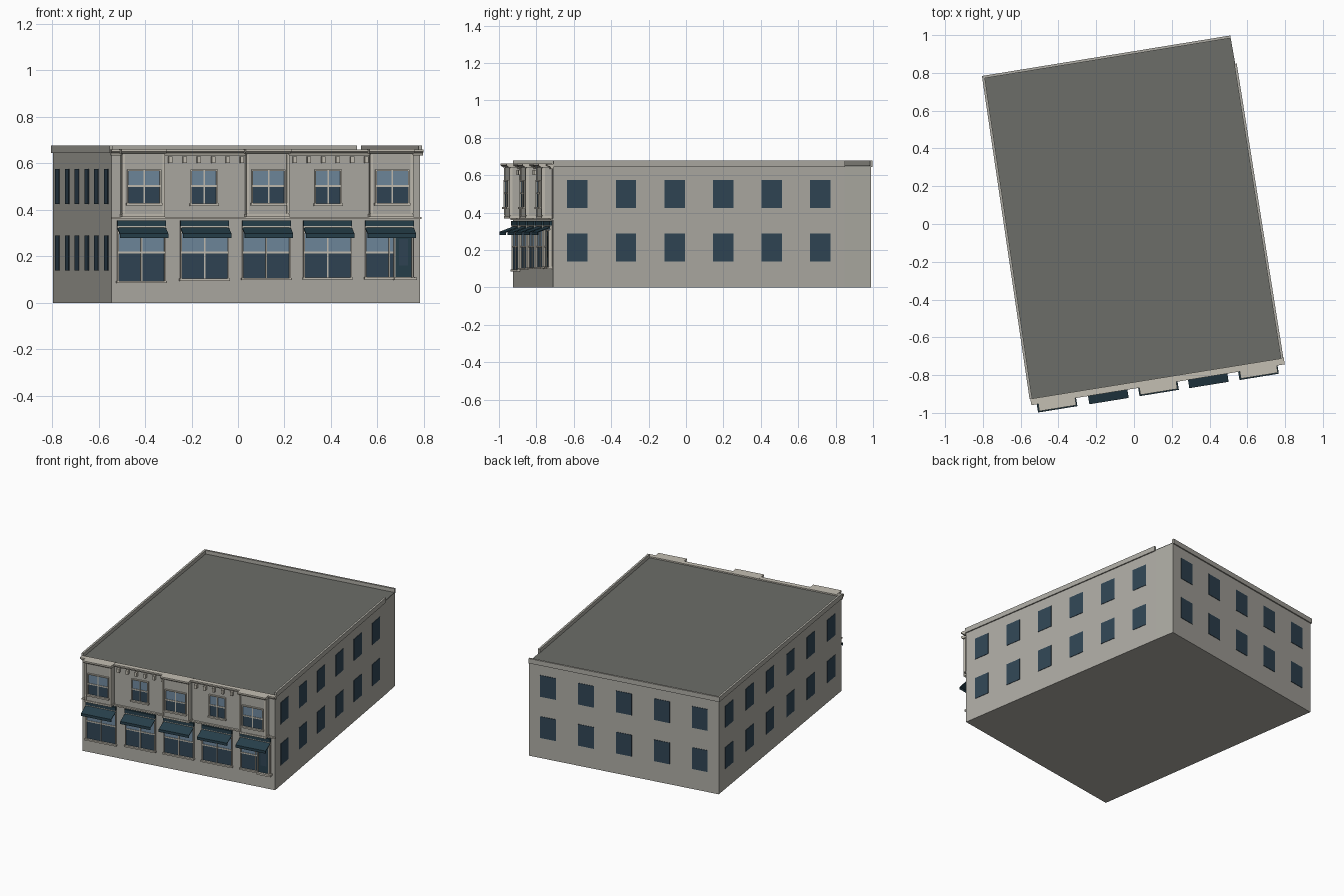
import bpy, bmesh
from mathutils import Vector

if "Cube" in bpy.data.objects:
    bpy.data.objects.remove(bpy.data.objects["Cube"])


def material(name, rgb):
    m = bpy.data.materials.new(name)
    m.diffuse_color = (*rgb, 1)
    m.use_nodes = True
    m.node_tree.nodes["Principled BSDF"].inputs["Base Color"].default_value = m.diffuse_color
    return m


WALL = material("stone_wall", (0.42, 0.41, 0.37))
ROOF = material("roof_grey", (0.15, 0.155, 0.14))
TRIM = material("pale_trim", (0.55, 0.52, 0.45))
DARK = material("dark_glass", (0.03, 0.06, 0.09))
LIGHT = material("light_glass", (0.16, 0.25, 0.34))
CLOTH = material("awning_cloth", (0.02, 0.05, 0.07))

# Footprint corners, counter-clockwise from the front left
A, B, K, C, D = [Vector(p) for p in
                 ((-0.545, -0.925), (0.783, -0.711), (0.536, 0.848), (0.511, 0.99), (-0.796, 0.777))]


def finish(name, bm, mat):
    bmesh.ops.recalc_face_normals(bm, faces=bm.faces)
    me = bpy.data.meshes.new(name)
    bm.to_mesh(me)
    bm.free()
    me.materials.append(mat)
    ob = bpy.data.objects.new(name, me)
    bpy.context.collection.objects.link(ob)
    return ob


def slab(name, pts, z0, z1, mat):
    bm = bmesh.new()
    f = bm.faces.new([bm.verts.new((p.x, p.y, z0)) for p in pts])
    new = bmesh.ops.extrude_face_region(bm, geom=[f], use_keep_orig=True)["geom"]
    bmesh.ops.translate(bm, vec=(0, 0, z1 - z0),
                        verts=[v for v in new if isinstance(v, bmesh.types.BMVert)])
    finish(name, bm, mat)


def prisms(name, wall, mat, items):
    """Extrude (out, z) profiles along a wall; items are (s0, s1, profile)."""
    start, end = wall
    u = (end - start).normalized()
    n = Vector((u.y, -u.x))
    bm = bmesh.new()
    for s0, s1, prof in items:
        rings = []
        for s in (s0, s1):
            ring = []
            for o, z in prof:
                p = start + u * s + n * o
                ring.append(bm.verts.new((p.x, p.y, z)))
            rings.append(ring)
            bm.faces.new(ring)
        k = len(prof)
        for i in range(k):
            j = (i + 1) % k
            bm.faces.new((rings[0][i], rings[0][j], rings[1][j], rings[1][i]))
    return finish(name, bm, mat)


def box(s0, s1, z0, z1, n0, n1):
    return (s0, s1, [(n0, z0), (n1, z0), (n1, z1), (n0, z1)])


def window(name, s0, s1, z0, zmid, z1, n, w=0.006):
    mid = (s0 + s1) / 2
    prisms(name + "_lower_glass", FRONT, DARK, [box(s0, s1, z0, zmid, n - 0.004, n + 0.004)])
    prisms(name + "_upper_glass", FRONT, LIGHT, [box(s0, s1, zmid, z1, n - 0.004, n + 0.004)])
    prisms(name + "_frame", FRONT, TRIM, [
        box(s0 - w, s0, z0, z1, n - 0.004, n + 0.012),
        box(s1, s1 + w, z0, z1, n - 0.004, n + 0.012),
        box(s0 - w, s1 + w, z1, z1 + w, n - 0.004, n + 0.012),
        box(s0 - w - 0.004, s1 + w + 0.004, z0 - 0.01, z0, n - 0.004, n + 0.018),
        box(mid - 0.003, mid + 0.003, z0, z1, n, n + 0.009),
        box(s0, s1, zmid - 0.004, zmid + 0.004, n, n + 0.008)])


FRONT, RIGHT, BACK, LEFT = (A, B), (B, K), (C, D), (D, A)
L = (B - A).length

# Main block and roof
slab("building_body", [A, B, K, C, D], 0, 0.647, WALL)
slab("roof", [A, B, K, C, D], 0.647, 0.653, ROOF)

# Parapets on the side and back walls
for label, wall, ext in (("right", RIGHT, 0), ("back", BACK, 0.008), ("left", LEFT, 0)):
    length = (wall[1] - wall[0]).length
    prisms(label + "_parapet", wall, WALL, [box(0, length + ext, 0.645, 0.678, -0.006, 0.008)])

# Plain windows on the side and back walls
for label, wall, count in (("right", RIGHT, 6), ("back", BACK, 5), ("left", LEFT, 6)):
    step = (wall[1] - wall[0]).length / count
    items = []
    for i in range(count):
        c = step * (i + 0.5)
        for z in (0.14, 0.426):
            items.append(box(c - 0.055, c + 0.055, z, z + 0.149, -0.003, 0.003))
    prisms(label + "_windows", wall, DARK, items)

# Front cornice and floor ledge
prisms("front_cornice", FRONT, TRIM, [
    (-0.004, L + 0.01, [(0, 0.634), (0.012, 0.634), (0.016, 0.645), (0.034, 0.651), (0.034, 0.661), (0, 0.661)])])
prisms("floor_ledge", FRONT, TRIM, [box(-0.002, L + 0.005, 0.361, 0.37, 0, 0.014)])

# Projecting upper bays with pilasters, trim and cap
BAYS, BW, BD = (0.041, 0.583, 1.122), 0.182, 0.05
for i, s in enumerate(BAYS):
    e = s + BW
    tag = f"bay_{i + 1}"
    prisms(tag, FRONT, WALL, [box(s, e, 0.37, 0.65, 0, BD)])
    prisms(tag + "_pilasters", FRONT, TRIM, [
        box(s - 0.003, s + 0.009, 0.385, 0.638, BD - 0.012, BD + 0.006),
        box(e - 0.009, e + 0.003, 0.385, 0.638, BD - 0.012, BD + 0.006)])
    prisms(tag + "_cap", FRONT, TRIM, [
        (s - 0.008, e + 0.008, [(0, 0.642), (BD + 0.008, 0.642), (BD + 0.022, 0.652), (BD + 0.022, 0.662), (0, 0.662)]),
        box(s - 0.003, e + 0.003, 0.37, 0.382, 0, BD + 0.005)])
    window(tag + "_window", s + 0.025, s + 0.161, 0.43, 0.503, 0.568, BD)

# Flat upper windows and corbels between the bays
for i, s in enumerate(BAYS[:2]):
    e = s + BW
    mid = (e + BAYS[i + 1]) / 2
    window(f"upper_window_{i + 1}", mid - 0.053, mid + 0.053, 0.427, 0.503, 0.568, 0)
    prisms(f"corbels_{i + 1}", FRONT, TRIM, [
        box(e + 0.024 + 0.0625 * k, e + 0.04 + 0.0625 * k, 0.602, 0.629, 0, 0.022) for k in range(6)])

# Shop windows with header panels and awnings
SHOPS = ((0.025, 0.09), (0.3, 0.1), (0.569, 0.103), (0.836, 0.105), (1.105, 0.106))
for i, (s, z) in enumerate(SHOPS):
    e = s + 0.211
    tag = f"shop_{i + 1}"
    window(tag + "_window", s + 0.006, e - 0.006, z + 0.005, 0.217, 0.325, 0)
    prisms(tag + "_header", FRONT, CLOTH, [box(s, e, 0.331, 0.355, 0, 0.015)])
    prisms(tag + "_awning", FRONT, CLOTH, [
        (s, e, [(0.004, 0.326), (0.078, 0.298), (0.078, 0.28), (0.075, 0.28), (0.075, 0.294), (0.004, 0.32)])])

# Shop door, surround and step
d0, d1 = 1.236, 1.306
prisms("shop_door", FRONT, CLOTH, [box(d0, d1, 0.11, 0.3, 0, 0.014)])
prisms("door_surround", FRONT, TRIM, [
    box(d0 - 0.007, d0, 0.11, 0.305, 0, 0.02),
    box(d1, d1 + 0.007, 0.11, 0.305, 0, 0.02),
    box(d0 - 0.007, d1 + 0.007, 0.3, 0.307, 0, 0.02)])
prisms("door_step", FRONT, TRIM, [box(d0 - 0.008, d1 + 0.02, 0.098, 0.11, 0, 0.03)])
prisms("door_panel", FRONT, DARK, [box(d0 + 0.015, d1 - 0.015, 0.16, 0.275, 0.012, 0.016)])
